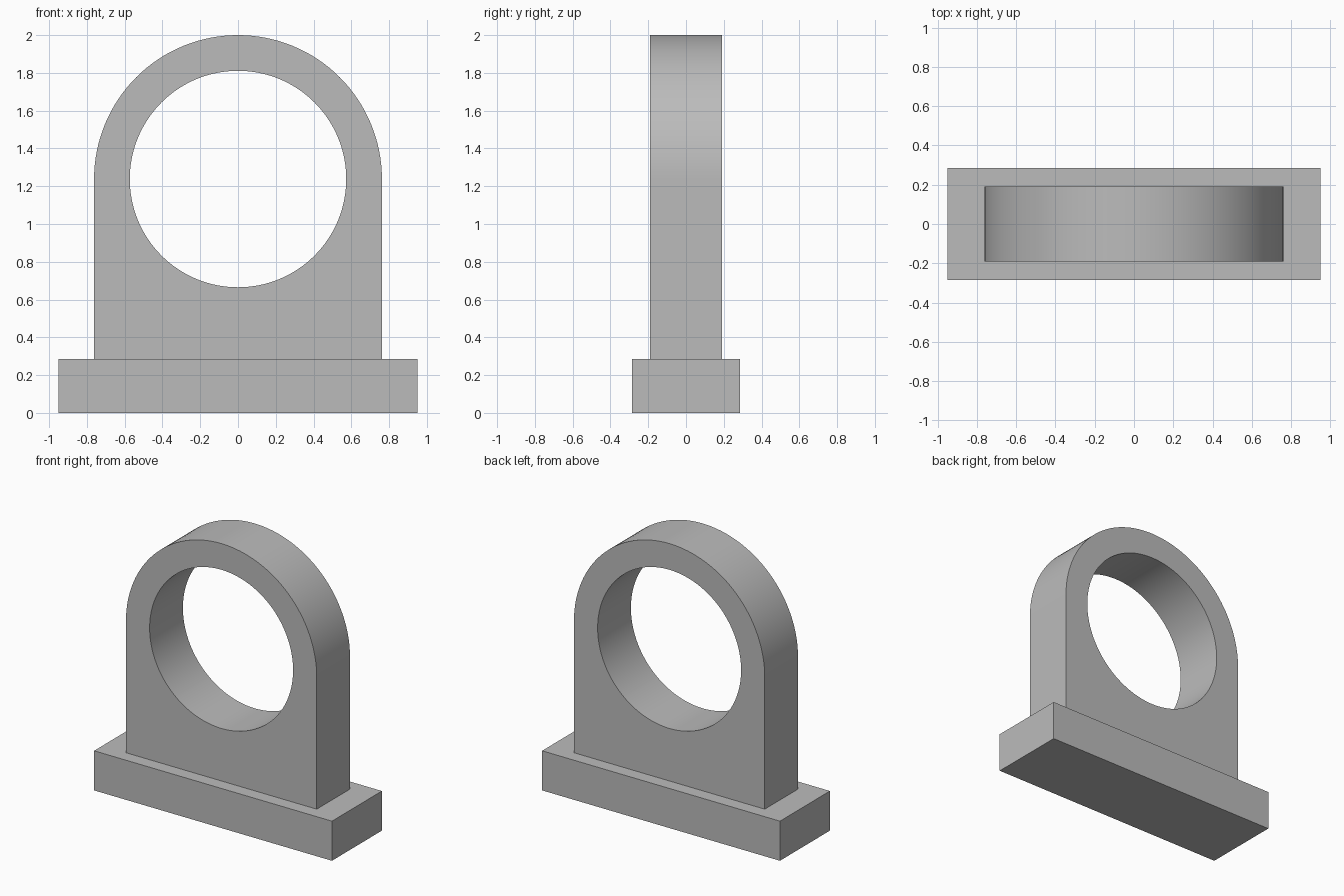
import bpy, bmesh, math

cube = bpy.data.objects.get("Cube")
if cube:
    bpy.data.objects.remove(cube, do_unlink=True)

BASE_X, BASE_Y, BASE_Z = 1.9, 0.57, 0.286
ARCH_R, HOLE_R, DEPTH = 0.762, 0.573, 0.38
AXIS_Z = 2 - ARCH_R
DROP = AXIS_Z - BASE_Z  # hole axis to the top of the base
STEPS = 128

gray = bpy.data.materials.new("plain gray")
gray.use_nodes = True
color = (0.5, 0.5, 0.5, 1)
gray.diffuse_color = color
gray.node_tree.nodes["Principled BSDF"].inputs["Base Color"].default_value = color


def finish(bm, name):
    bmesh.ops.recalc_face_normals(bm, faces=bm.faces)
    mesh = bpy.data.meshes.new(name)
    bm.to_mesh(mesh)
    bm.free()
    mesh.materials.append(gray)
    obj = bpy.data.objects.new(name, mesh)
    bpy.context.collection.objects.link(obj)
    return obj


# Rectangular base
bm = bmesh.new()
bmesh.ops.create_cube(bm, size=1)
bmesh.ops.scale(bm, vec=(BASE_X, BASE_Y, BASE_Z), verts=bm.verts)
bmesh.ops.translate(bm, vec=(0, 0, BASE_Z / 2), verts=bm.verts)
finish(bm, "base_block")


# Upright: round above the hole axis, straight-sided below
def outer_radius(angle):
    c, s = abs(math.cos(angle)), math.sin(angle)
    if s >= 0:
        return ARCH_R
    return min(ARCH_R / max(c, 1e-6), DROP / -s)


corner = math.atan2(DROP, ARCH_R)
angles = sorted([i * math.tau / STEPS for i in range(STEPS)]
                + [math.pi + corner, math.tau - corner])

bm = bmesh.new()


def loop(radius):
    return [bm.verts.new((radius(a) * math.cos(a), -DEPTH / 2,
                          AXIS_Z + radius(a) * math.sin(a))) for a in angles]


outer = loop(outer_radius)
inner = loop(lambda a: HOLE_R)
count = len(angles)
for i in range(count):
    j = (i + 1) % count
    bm.faces.new((outer[i], outer[j], inner[j], inner[i]))

# Thicken the front face into a solid plate
result = bmesh.ops.extrude_face_region(bm, geom=bm.faces[:], use_keep_orig=True)
moved = [v for v in result["geom"] if isinstance(v, bmesh.types.BMVert)]
bmesh.ops.translate(bm, vec=(0, DEPTH, 0), verts=moved)
upright = finish(bm, "arched_upright")

bpy.ops.object.select_all(action="DESELECT")
upright.select_set(True)
bpy.context.view_layer.objects.active = upright
bpy.ops.object.shade_smooth_by_angle(angle=math.radians(30))
